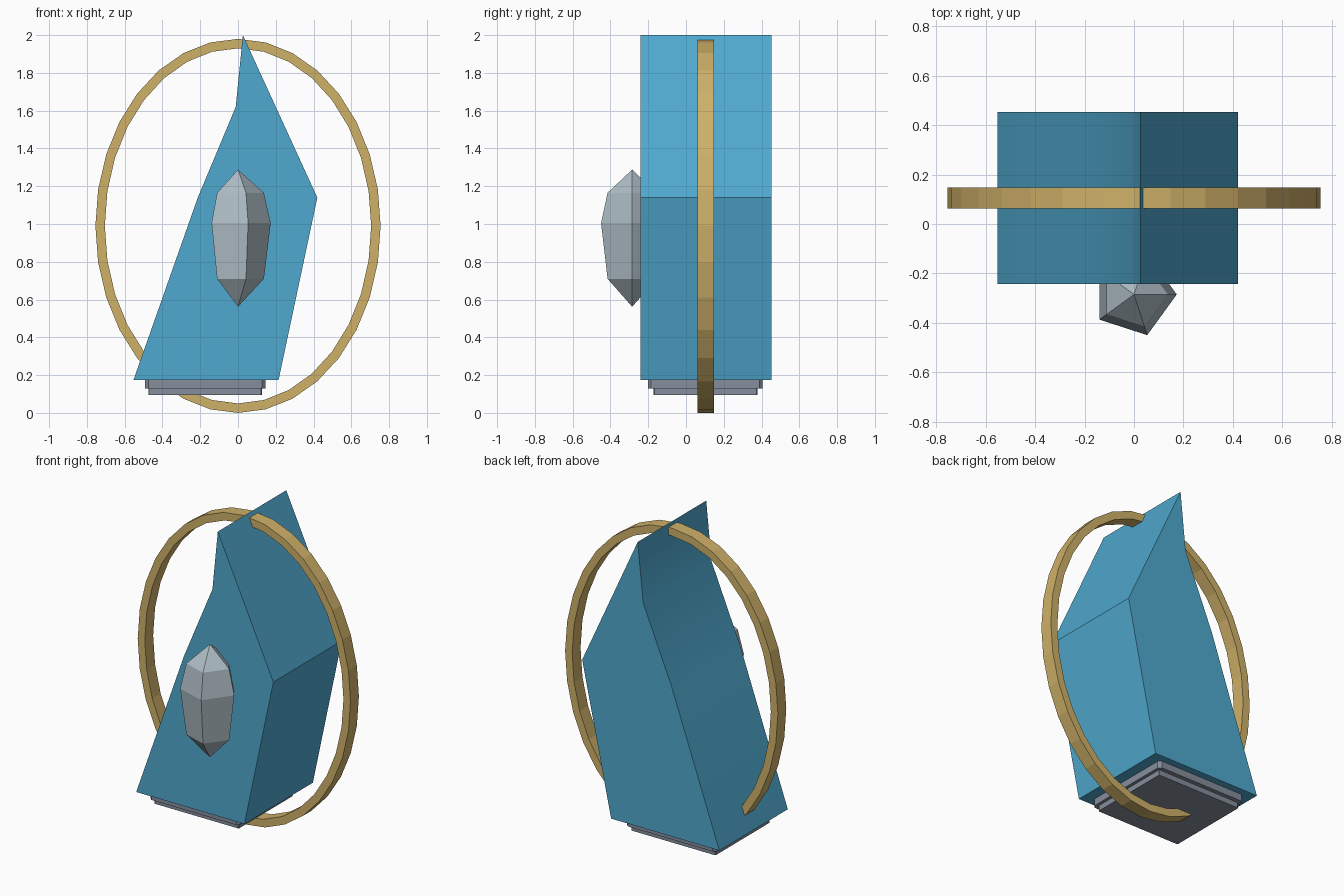
import bpy, bmesh, math
from mathutils import Vector

cube = bpy.data.objects.get("Cube")
if cube:
    bpy.data.objects.remove(cube, do_unlink=True)


def material(name, srgb):
    """Flat material from 0-255 display values, stored as linear."""
    lin = [((c / 255 + 0.055) / 1.055) ** 2.4 for c in srgb]
    mat = bpy.data.materials.new(name)
    mat.use_nodes = True
    mat.diffuse_color = (*lin, 1)
    mat.node_tree.nodes["Principled BSDF"].inputs["Base Color"].default_value = (*lin, 1)
    return mat


blue = material("blue", (80, 169, 207))
gold = material("gold", (207, 177, 105))
pale_grey = material("pale grey", (174, 189, 197))
slate_grey = material("slate grey", (134, 143, 158))


def finish(name, bm, mat):
    bmesh.ops.recalc_face_normals(bm, faces=bm.faces)
    mesh = bpy.data.meshes.new(name)
    bm.to_mesh(mesh)
    bm.free()
    mesh.materials.append(mat)
    obj = bpy.data.objects.new(name, mesh)
    bpy.context.collection.objects.link(obj)
    return obj


def bridge(bm, a, b):
    """Quads between two closed loops of vertices."""
    n = len(a)
    for i in range(n):
        j = (i + 1) % n
        bm.faces.new((a[i], a[j], b[j], b[i]))


def box(name, lo, hi, mat, chamfer):
    """Block with chamfered vertical corners."""
    lo, hi = Vector(lo), Vector(hi)
    bm = bmesh.new()
    bmesh.ops.create_cube(bm, size=1)
    for v in bm.verts:
        v.co = Vector([(lo[k] + hi[k]) / 2 + v.co[k] * (hi[k] - lo[k]) for k in range(3)])
    upright = [e for e in bm.edges if abs(e.verts[0].co.z - e.verts[1].co.z) > 0.01]
    bmesh.ops.bevel(bm, geom=upright, offset=chamfer, segments=1, affect='EDGES')
    return finish(name, bm, mat)


# Leaning body: one profile carried from front to back
profile = [(-0.553, 0.175), (0.215, 0.175), (0.42, 1.14),
           (0.026, 2.0), (-0.012, 1.62), (-0.213, 1.14)]
bm = bmesh.new()
front, back = [[bm.verts.new((x, y, z)) for x, z in profile] for y in (-0.242, 0.452)]
bm.faces.new(front)
bm.faces.new(back)
bridge(bm, front, back)
body = finish("body", bm, blue)
bpy.context.view_layer.objects.active = body
body.select_set(True)
bpy.ops.object.shade_smooth_by_angle(angle=math.radians(30))
body.select_set(False)

# Oval hoop with a rectangular section
SEGMENTS = 32
bm = bmesh.new()
loops = []
for inset, y in ((0, 0.062), (0, 0.147), (0.05, 0.147), (0.05, 0.062)):
    loop = []
    for i in range(SEGMENTS):
        a = math.tau * i / SEGMENTS
        loop.append(bm.verts.new(((0.755 - inset) * math.cos(a), y,
                                  0.99 + (0.99 - inset) * math.sin(a))))
    loops.append(loop)
for i in range(4):
    bridge(bm, loops[i], loops[(i + 1) % 4])
finish("hoop", bm, gold)

# Five-sided crystal on the front
bm = bmesh.new()
rings = []
for radius, z in ((0.137, 0.71), (0.173, 1.005), (0.137, 1.165)):
    rings.append([bm.verts.new((radius * math.cos(math.tau * i / 5),
                                -0.285 + radius * math.sin(math.tau * i / 5), z))
                  for i in range(5)])
bridge(bm, rings[0], rings[1])
bridge(bm, rings[1], rings[2])
for ring, z in ((rings[0], 0.562), (rings[2], 1.288)):
    tip = bm.verts.new((0, -0.285, z))
    for i in range(5):
        bm.faces.new((ring[i], ring[(i + 1) % 5], tip))
finish("crystal", bm, pale_grey)

# Stepped base
box("base_upper", (-0.492, -0.202, 0.13), (0.146, 0.406, 0.18), slate_grey, 0.018)
box("base_lower", (-0.474, -0.172, 0.095), (0.126, 0.378, 0.135), slate_grey, 0.004)
